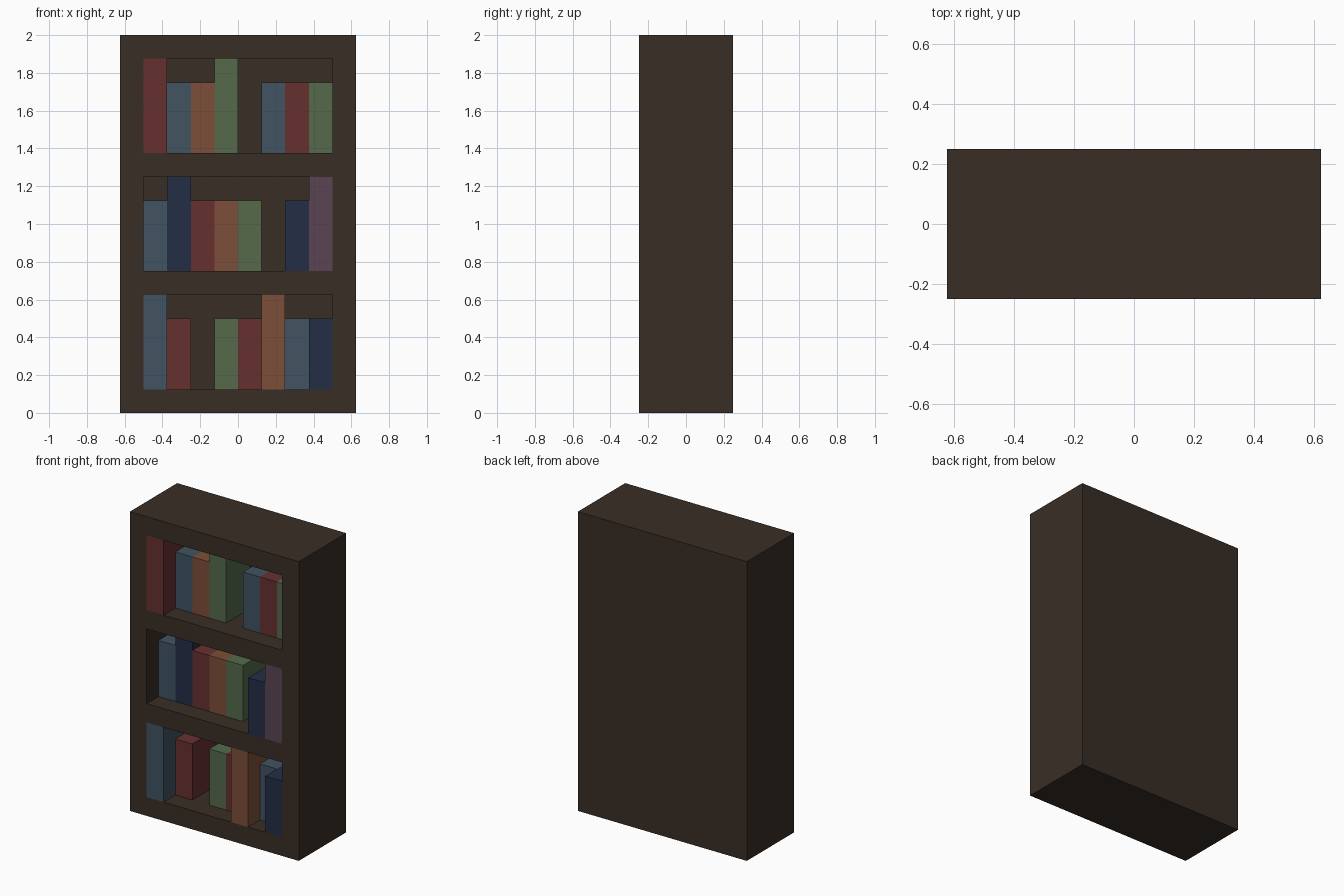
import bpy
import bmesh

cube = bpy.data.objects.get("Cube")
if cube:
    bpy.data.objects.remove(cube, do_unlink=True)

WIDTH, DEPTH, HEIGHT = 1.25, 0.5, 2.0
SLOT = 0.125                       # width of one book
FRONT, BACK = -0.25, 0.125         # front plane and back wall of the shelves
SHELVES = {"bottom": 0.125, "middle": 0.75, "top": 1.375}
OPENING = 0.5                      # height of each shelf opening


def srgb(r, g, b):
    lin = [((c / 255 + 0.055) / 1.055) ** 2.4 for c in (r, g, b)]
    return (*lin, 1.0)


def material(name, rgb):
    mat = bpy.data.materials.new(name)
    mat.use_nodes = True
    mat.diffuse_color = srgb(*rgb)
    mat.node_tree.nodes["Principled BSDF"].inputs["Base Color"].default_value = srgb(*rgb)
    return mat


MATS = {
    "wood": material("dark brown wood", (56, 46, 37)),
    "red": material("red cover", (103, 48, 48)),
    "blue": material("steel blue cover", (65, 83, 97)),
    "orange": material("orange cover", (124, 79, 56)),
    "green": material("green cover", (85, 106, 75)),
    "navy": material("navy cover", (36, 46, 70)),
    "purple": material("purple cover", (90, 69, 83)),
}


def finish(name, bm, mat):
    mesh = bpy.data.meshes.new(name)
    bm.to_mesh(mesh)
    bm.free()
    mesh.materials.append(MATS[mat])
    obj = bpy.data.objects.new(name, mesh)
    bpy.context.collection.objects.link(obj)
    return obj


def box(x0, x1, y0, y1, z0, z1):
    bm = bmesh.new()
    bmesh.ops.create_cube(bm, size=1)
    for v in bm.verts:
        v.co.x = x1 if v.co.x > 0 else x0
        v.co.y = y1 if v.co.y > 0 else y0
        v.co.z = z1 if v.co.z > 0 else z0
    return bm


# Case: a solid block with three openings sunk into its front
bm = box(-WIDTH / 2, WIDTH / 2, FRONT, FRONT + DEPTH, 0, HEIGHT)
cuts = [((x, 0, 0), (1, 0, 0)) for x in (-0.5, 0.5)]
cuts += [((0, 0, z + h), (0, 0, 1)) for z in SHELVES.values() for h in (0, OPENING)]
for co, no in cuts:
    bmesh.ops.bisect_plane(bm, geom=bm.verts[:] + bm.edges[:] + bm.faces[:],
                           plane_co=co, plane_no=no)


def is_opening(face):
    c = face.calc_center_median()
    return (face.normal.y < -0.9 and abs(c.x) < 0.5
            and any(z < c.z < z + OPENING for z in SHELVES.values()))


bm.normal_update()
holes = [f for f in bm.faces if is_opening(f)]
bmesh.ops.inset_region(bm, faces=holes, thickness=0, depth=-(BACK - FRONT))
bmesh.ops.dissolve_limit(bm, angle_limit=0.01, verts=bm.verts[:], edges=bm.edges[:])
finish("bookcase_frame", bm, "wood")

# Books: eight slots per shelf, as (colour, tall, flush with the front)
BOOKS = {
    "top": [("red", 1, 1), ("blue", 0, 0), ("orange", 0, 0), ("green", 1, 0),
            None, ("blue", 0, 0), ("red", 0, 0), ("green", 0, 0)],
    "middle": [("blue", 0, 0), ("navy", 1, 0), ("red", 0, 0), ("orange", 0, 0),
               ("green", 0, 0), None, ("navy", 0, 1), ("purple", 1, 1)],
    "bottom": [("blue", 1, 1), ("red", 0, 0), None, ("green", 0, 0),
               ("red", 0, 0), ("orange", 1, 1), ("blue", 0, 0), ("navy", 0, 1)],
}
for shelf, row in BOOKS.items():
    z = SHELVES[shelf]
    for i, book in enumerate(row):
        if book is None:
            continue
        colour, tall, flush = book
        x = -0.5 + i * SLOT
        bm = box(x, x + SLOT, FRONT if flush else FRONT + 0.125, BACK,
                 z, z + (OPENING if tall else 0.375))
        finish(f"{shelf}_shelf_{colour}_book_{i + 1}", bm, colour)
